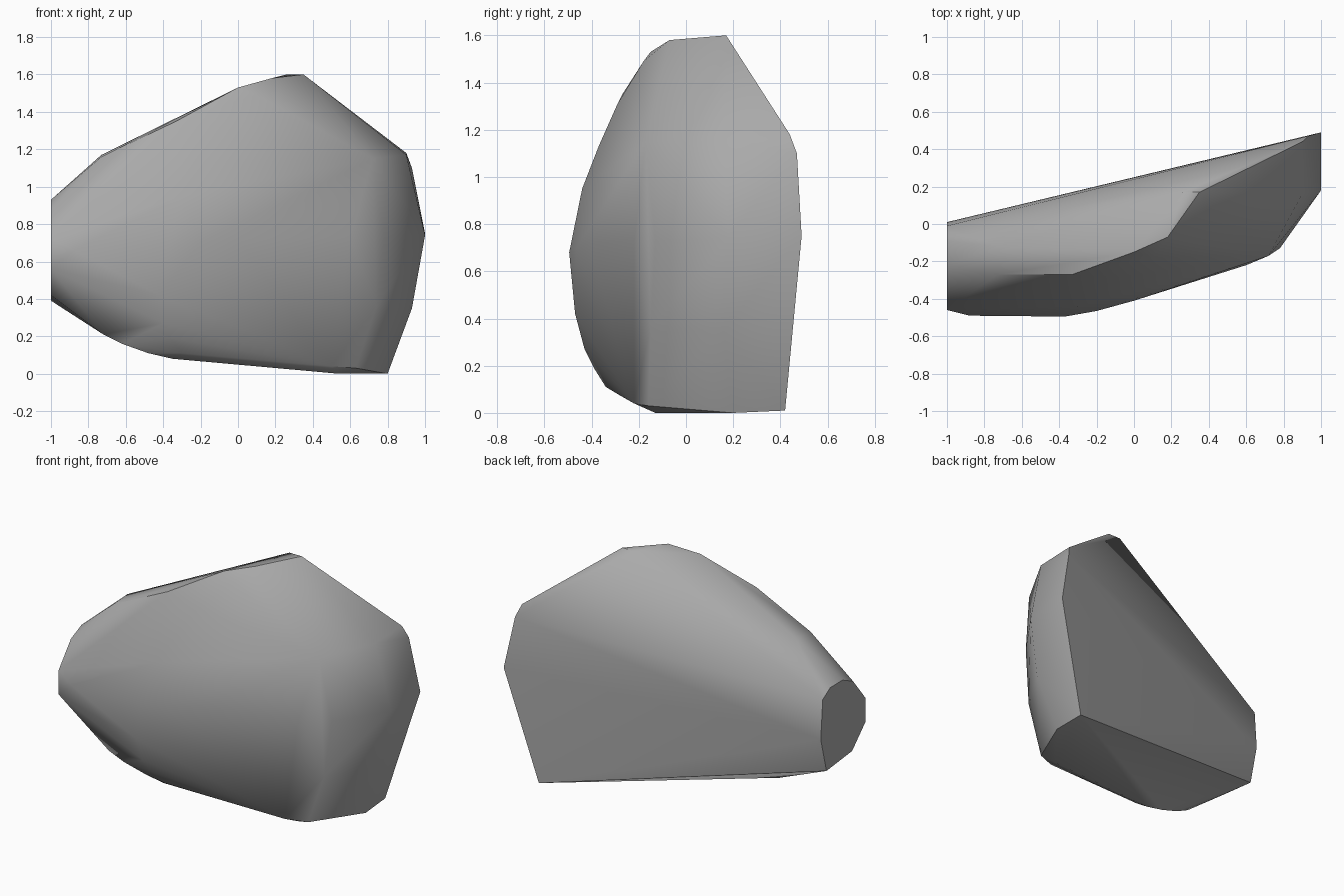
import bpy, bmesh, math
from mathutils import Vector

# Remove the default cube only
default = bpy.data.objects.get("Cube")
if default:
    bpy.data.objects.remove(default, do_unlink=True)


def flat_material(name, value):
    """Plain grey material shared by viewport and render."""
    material = bpy.data.materials.new(name)
    material.use_nodes = True
    colour = (value, value, value, 1)
    material.diffuse_color = colour
    material.node_tree.nodes["Principled BSDF"].inputs["Base Color"].default_value = colour
    return material


def hull_object(name, points, material):
    """Wrap the guide lines in one tight convex skin."""
    mesh = bpy.data.meshes.new(name)
    bm = bmesh.new()
    for point in points:
        bm.verts.new(Vector(point))
    result = bmesh.ops.convex_hull(bm, input=bm.verts)
    unused = {g for g in result["geom_interior"] + result["geom_unused"]
              if isinstance(g, bmesh.types.BMVert) and g.is_valid}
    bmesh.ops.delete(bm, geom=list(unused), context="VERTS")
    # Merge nearly coplanar triangles into clean flat facets
    bmesh.ops.dissolve_limit(bm, angle_limit=math.radians(1),
                             verts=bm.verts, edges=bm.edges)
    bmesh.ops.recalc_face_normals(bm, faces=bm.faces)
    bm.to_mesh(mesh)
    bm.free()
    mesh.materials.append(material)
    obj = bpy.data.objects.new(name, mesh)
    bpy.context.collection.objects.link(obj)
    return obj


# Flat cut at the narrow end, as a y-z outline
narrow_cut = [(.01, .62), (-.01, .88), (-.09, .93), (-.22, .93), (-.33, .88),
              (-.46, .72), (-.46, .56), (-.32, .42), (-.05, .39)]

# Ridge along the top, running towards the peak
crown = [(-.73, -.12, 1.17), (-.73, -.27, 1.16), (-.33, -.27, 1.35),
         (0, -.15, 1.53), (.18, -.07, 1.58), (.26, .17, 1.6), (.35, .17, 1.6)]

# Rounded front: widest line, then the shoulder above it
belly = [(-.88, -.49, .66), (-.37, -.495, .68), (-.2, -.465, .7),
         (0, -.41, .72), (.6, -.22, .73)]
shoulder = [(-.3, -.44, .95), (-.2, -.37, 1.13), (-.1, -.29, 1.31),
            (.1, -.18, 1.49)]

# Underside curling from the front to the resting face
underside = [(-.42, -.47, .42), (-.4, -.43, .27), (-.36, -.39, .19),
             (-.3, -.34, .11), (-.35, -.29, .08), (-.48, -.3, .11),
             (-.62, -.32, .16), (-.72, -.33, .21), (.5, -.22, .04),
             (.54, -.13, 0)]

# Wide end: three upright edges, front, middle and back
wide_front = [(.72, -.17, 1.15), (.78, -.13, .73), (.74, -.15, .36), (.63, -.16, .03)]
wide_middle = [(.9, .16, 1.17), (1, .18, .74), (.93, .16, .35), (.8, .2, 0)]
wide_back = [(.9, .44, 1.18), (.93, .47, 1.1), (1, .49, .75), (.79, .42, .01)]

stone_grey = flat_material("stone grey", .4)
outline = [(-1, y, z) for y, z in narrow_cut]
rock = hull_object("rock", outline + crown + belly + shoulder + underside
                   + wide_front + wide_middle + wide_back, stone_grey)

# Smooth the gentle curves and keep the cut edges crisp
bpy.ops.object.select_all(action="DESELECT")
rock.select_set(True)
bpy.context.view_layer.objects.active = rock
bpy.ops.object.shade_smooth_by_angle(angle=math.radians(35))
